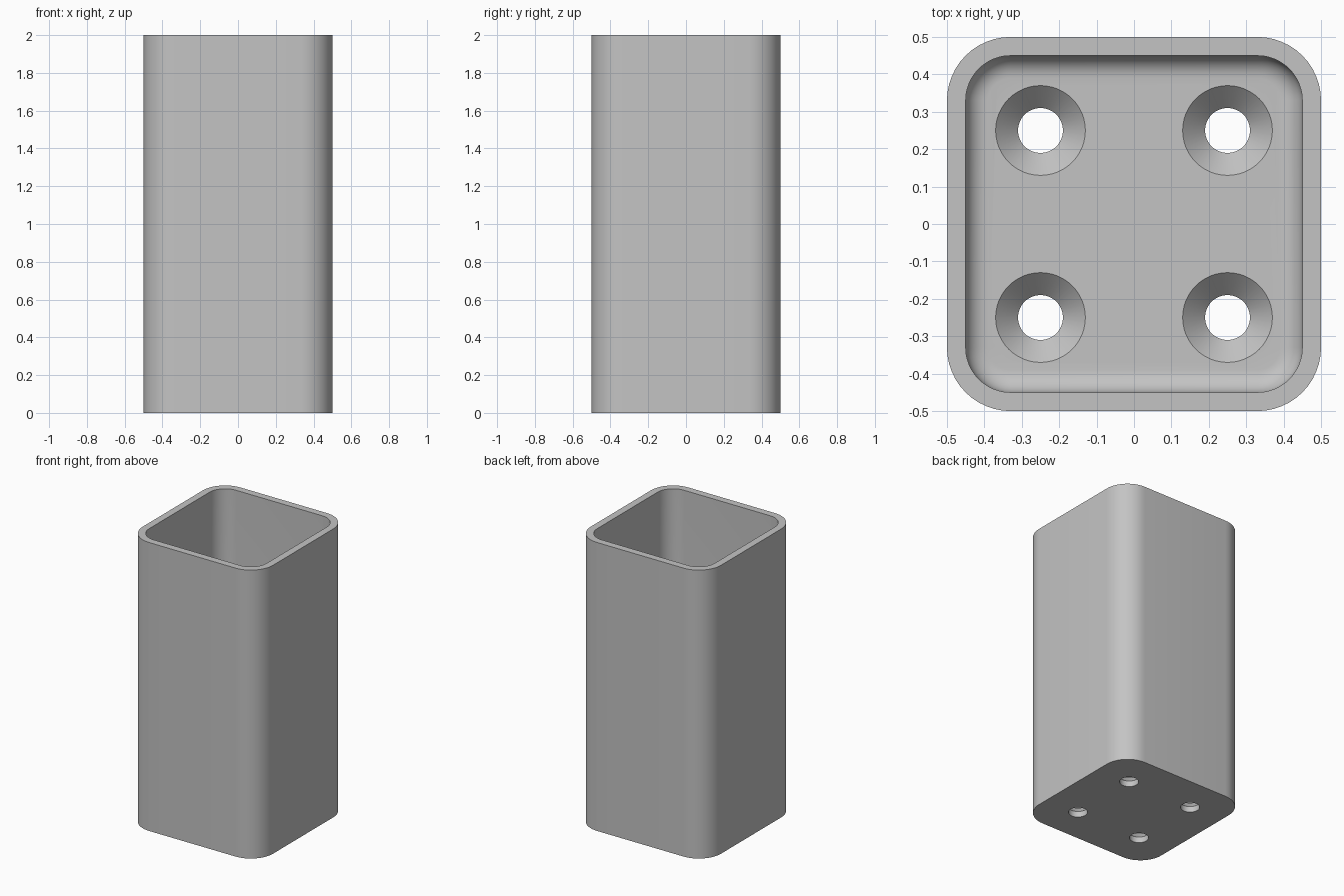
import bpy, bmesh, math

if "Cube" in bpy.data.objects:
    bpy.data.objects.remove(bpy.data.objects["Cube"])

CORNER = 0.33      # centre of the rounded corners, shared by inside and outside
FLOOR = 0.10       # floor thickness
FILLET = 0.06      # rounding between inner wall and floor
HOLE = 0.25        # screw hole offset from the centre

grey = bpy.data.materials.new("light grey")
grey.diffuse_color = (0.55, 0.55, 0.55, 1)
grey.use_nodes = True
grey.node_tree.nodes["Principled BSDF"].inputs["Base Color"].default_value = grey.diffuse_color


def new_object(name, bm):
    bmesh.ops.recalc_face_normals(bm, faces=bm.faces)
    mesh = bpy.data.meshes.new(name)
    bm.to_mesh(mesh)
    bm.free()
    mesh.materials.append(grey)
    ob = bpy.data.objects.new(name, mesh)
    bpy.context.collection.objects.link(ob)
    return ob


def rounded_square(bm, radius, z, steps=12):
    ring = []
    for q, (sx, sy) in enumerate([(1, 1), (-1, 1), (-1, -1), (1, -1)]):
        for i in range(steps + 1):
            a = math.pi / 2 * (q + i / steps)
            ring.append(bm.verts.new((sx * CORNER + radius * math.cos(a),
                                      sy * CORNER + radius * math.sin(a), z)))
    return ring


def circle(bm, radius, z, x, y, n=48):
    return [bm.verts.new((x + radius * math.cos(2 * math.pi * i / n),
                          y + radius * math.sin(2 * math.pi * i / n), z)) for i in range(n)]


def skin(bm, rings):
    for a, b in zip(rings, rings[1:]):
        for i in range(len(a)):
            j = (i + 1) % len(a)
            bm.faces.new((a[i], a[j], b[j], b[i]))
    bm.faces.new(rings[0][::-1])
    bm.faces.new(rings[-1])


# square tube body: outside wall, rim, inside wall, filleted floor
profile = [(0.17, 0), (0.17, 2), (0.12, 2)]
for i in range(9):
    a = math.pi / 2 * i / 8
    profile.append((0.12 - FILLET * (1 - math.cos(a)), FLOOR + FILLET * (1 - math.sin(a))))
bm = bmesh.new()
skin(bm, [rounded_square(bm, r, z) for r, z in profile])
body = new_object("square_cup", bm)

# four countersunk screw holes through the floor
bm = bmesh.new()
for x in (-HOLE, HOLE):
    for y in (-HOLE, HOLE):
        skin(bm, [circle(bm, r, z, x, y) for r, z in
                  [(0.06, -0.05), (0.06, FLOOR - 0.06), (0.12, FLOOR), (0.12, FLOOR + 0.03)]])
cutter = new_object("screw_hole_cutter", bm)
cutter.hide_render = True

mod = body.modifiers.new("screw holes", 'BOOLEAN')
mod.operation = 'DIFFERENCE'
mod.solver = 'EXACT'
mod.object = cutter
bpy.context.view_layer.objects.active = body
body.select_set(True)
cutter.select_set(False)
bpy.ops.object.modifier_apply(modifier=mod.name)
bpy.data.objects.remove(cutter)

# smooth the curved walls and keep the rims sharp
bpy.ops.object.shade_smooth_by_angle(angle=math.radians(30))
